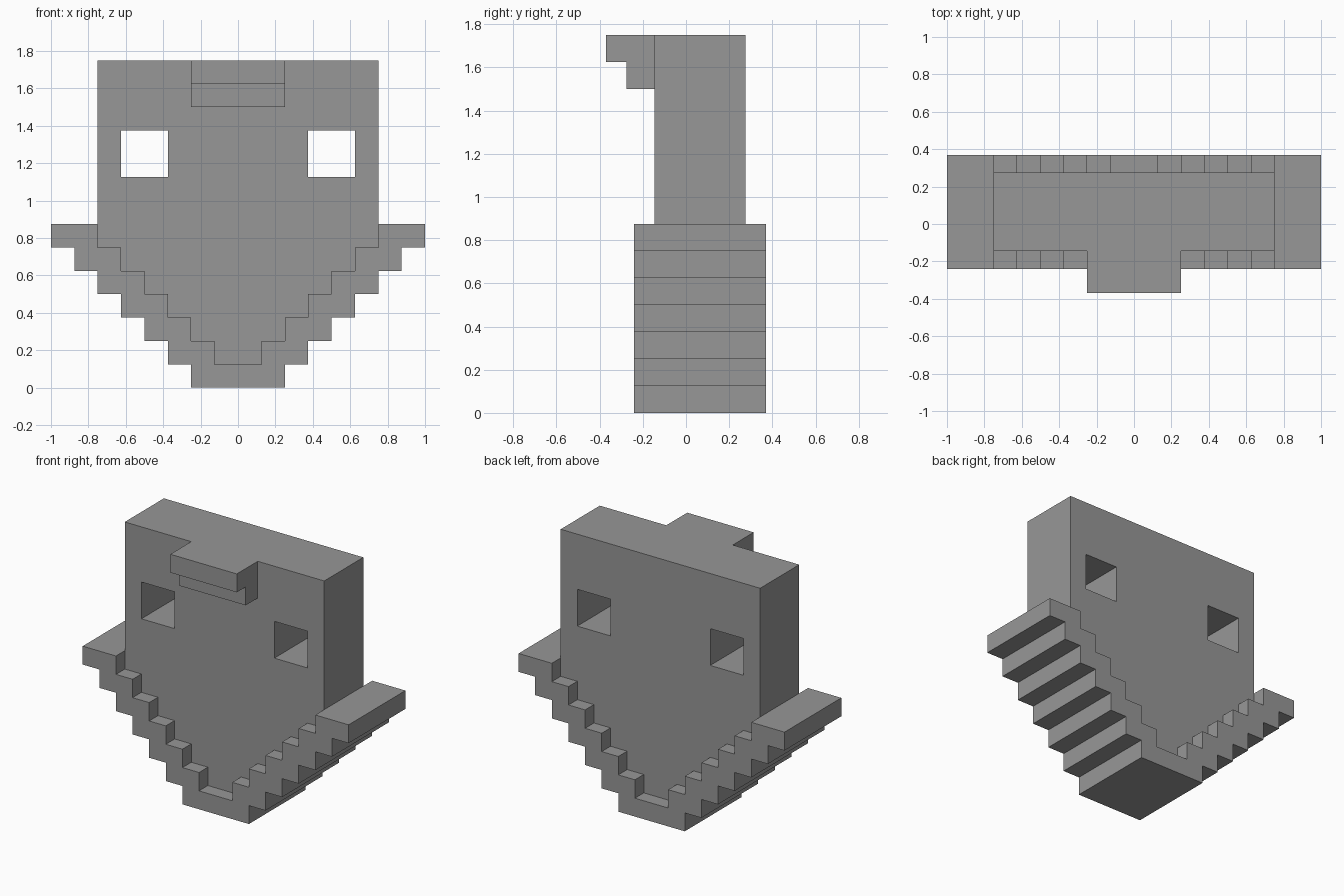
import bpy
import bmesh

if "Cube" in bpy.data.objects:
    bpy.data.objects.remove(bpy.data.objects["Cube"])

STEP = 0.125
ROWS = 7
PANEL_FRONT, PANEL_BACK = -0.145, 0.275
TRIM_FRONT, TRIM_BACK = -0.24, 0.37

grey = bpy.data.materials.new("stone_grey")
grey.use_nodes = True
colour = (0.31, 0.31, 0.31, 1)
grey.diffuse_color = colour
grey.node_tree.nodes["Principled BSDF"].inputs["Base Color"].default_value = colour


def extrude_outline(name, points, axis, start, end):
    """Extrude a closed flat outline along x or y."""
    bm = bmesh.new()
    place = (lambda a, z: (start, a, z)) if axis == "x" else (lambda a, z: (a, start, z))
    face = bm.faces.new([bm.verts.new(place(a, z)) for a, z in points])
    moved = bmesh.ops.extrude_face_region(bm, geom=[face])["geom"]
    shift = (end - start, 0, 0) if axis == "x" else (0, end - start, 0)
    bmesh.ops.translate(bm, vec=shift,
                        verts=[v for v in moved if isinstance(v, bmesh.types.BMVert)])
    bmesh.ops.recalc_face_normals(bm, faces=bm.faces)
    mesh = bpy.data.meshes.new(name)
    bm.to_mesh(mesh)
    bm.free()
    mesh.materials.append(grey)
    obj = bpy.data.objects.new(name, mesh)
    bpy.context.collection.objects.link(obj)
    return obj


def staircase(first_row, base_width):
    """Right-hand stair profile, climbing from the bottom outwards."""
    points = []
    for row in range(first_row, ROWS):
        x = base_width + (row - first_row) * STEP
        points += [(x, row * STEP), (x, (row + 1) * STEP)]
    return points


def mirrored(points):
    return [(-x, z) for x, z in reversed(points)]


# Stepped trim running along both lower edges
outer = staircase(0, 2 * STEP)
inner = staircase(1, STEP)
extrude_outline("stepped_trim", outer + inner[::-1] + mirrored(inner)[::-1] + mirrored(outer),
                "y", TRIM_FRONT, TRIM_BACK)

# Main panel, nested in the trim
side = inner[:-1] + [(6 * STEP, 14 * STEP)]
panel = extrude_outline("main_panel", side + mirrored(side), "y", PANEL_FRONT, PANEL_BACK)

# Square openings cut right through the panel
for sign in (-1, 1):
    square = [(sign * x * STEP, z * STEP) for x, z in ((3, 9), (5, 9), (5, 11), (3, 11))]
    cutter = extrude_outline("opening_cutter", square, "y", -1, 1)
    cutter.hide_render = True
    cut = panel.modifiers.new("opening", "BOOLEAN")
    cut.operation = "DIFFERENCE"
    cut.solver = "EXACT"
    cut.object = cutter
    bpy.context.view_layer.objects.active = panel
    bpy.ops.object.modifier_apply(modifier=cut.name)
    bpy.data.objects.remove(cutter)

# Two-step ledge overhanging the front at the top
ledge = [(PANEL_FRONT, 12 * STEP), (PANEL_FRONT, 14 * STEP), (-0.37, 14 * STEP),
         (-0.37, 13 * STEP), (-0.275, 13 * STEP), (-0.275, 12 * STEP)]
extrude_outline("top_ledge", ledge, "x", -2 * STEP, 2 * STEP)
